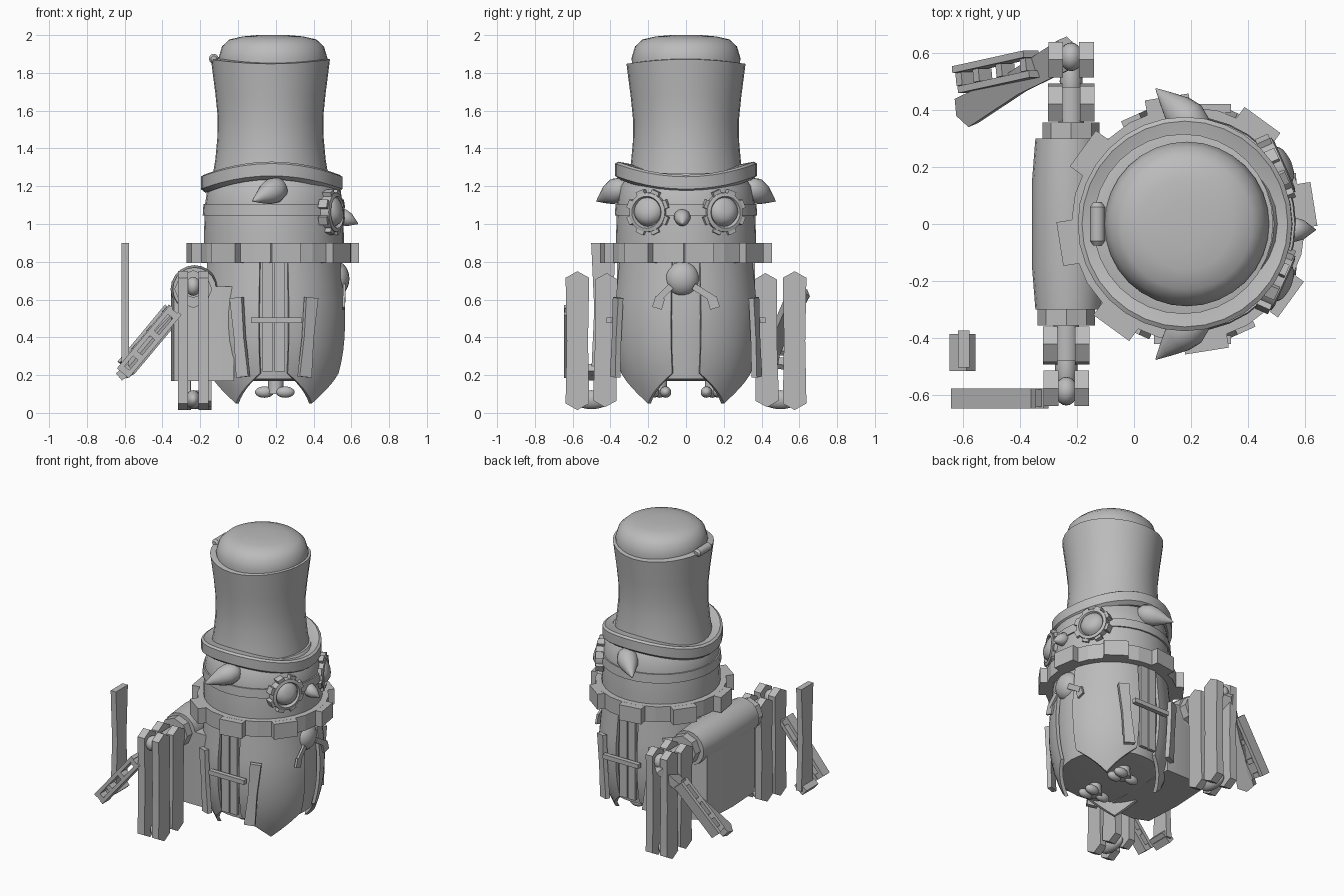
import bpy, bmesh, math
from mathutils import Vector, Matrix

old = bpy.data.objects.get("Cube")
if old:
    bpy.data.objects.remove(old)

grey = bpy.data.materials.new("plain grey")
grey.use_nodes = True
grey.diffuse_color = (0.5, 0.5, 0.5, 1)
grey.node_tree.nodes["Principled BSDF"].inputs["Base Color"].default_value = (0.5, 0.5, 0.5, 1)
CX = 0.19  # body axis


def finish(name, bm, angle=35):
    bmesh.ops.recalc_face_normals(bm, faces=bm.faces)
    me = bpy.data.meshes.new(name)
    bm.to_mesh(me)
    bm.free()
    me.materials.append(grey)
    me.polygons.foreach_set("use_smooth", [True] * len(me.polygons))
    me.set_sharp_from_angle(angle=math.radians(angle))
    ob = bpy.data.objects.new(name, me)
    bpy.context.collection.objects.link(ob)
    return ob


def frame(origin, zdir, xhint=(0, 0, 1)):
    """Matrix at origin whose z axis follows zdir and x axis leans to xhint."""
    z = Vector(zdir).normalized()
    x = Vector(xhint)
    x = (x - z * x.dot(z)).normalized()
    y = z.cross(x)
    m = Matrix((x, y, z)).transposed().to_4x4()
    m.translation = origin
    return m


def lathe(name, profile, mat=Matrix.Translation((CX, 0, 0)), segs=32, wave=None, closed=False, angle=35):
    bm = bmesh.new()
    rings = []
    for r, z in profile:
        ring = []
        for i in range(segs):
            a = 2 * math.pi * i / segs
            dz = wave(a) if wave else 0
            ring.append(bm.verts.new(mat @ Vector((r * math.cos(a), r * math.sin(a), z + dz))))
        rings.append(ring)
    pairs = list(zip(rings, rings[1:]))
    if closed:
        pairs.append((rings[-1], rings[0]))
    else:
        bm.faces.new(rings[0])
        bm.faces.new(rings[-1])
    for a, b in pairs:
        for i in range(segs):
            j = (i + 1) % segs
            bm.faces.new((a[i], a[j], b[j], b[i]))
    return finish(name, bm, angle)


def prism(name, outline, depth, mat):
    """Outline in local x, y extruded evenly along local z."""
    bm = bmesh.new()
    lo, hi = [[bm.verts.new(mat @ Vector((x, y, s * depth / 2))) for x, y in outline] for s in (-1, 1)]
    bm.faces.new(lo)
    bm.faces.new(hi)
    n = len(outline)
    for i in range(n):
        j = (i + 1) % n
        bm.faces.new((lo[i], lo[j], hi[j], hi[i]))
    return finish(name, bm, 30)


def bar(name, p0, p1, width, thick, normal, point=0.0, waist=1.0):
    """Flat link between two points with pointed ends and a narrower waist."""
    p0, p1 = Vector(p0), Vector(p1)
    d, w = (p1 - p0).length / 2, width / 2
    side = [(d - point, w), (0, w * waist), (-d + point, w)]
    low = [(x, -y) for x, y in reversed(side)]
    tip = [[(-d, 0)], [(d, 0)]] if point else [[], []]
    prism(name, side + tip[0] + low + tip[1], thick, frame((p0 + p1) / 2, normal, p1 - p0))


def ball(name, loc, size, rot=Matrix()):
    bm = bmesh.new()
    bmesh.ops.create_uvsphere(bm, u_segments=20, v_segments=12, radius=1,
                              matrix=Matrix.Translation(loc) @ rot @ Matrix.Diagonal((*size, 1)))
    return finish(name, bm, 60)


# Body and head
lathe("inner_body", [(0.22, 0.17), (0.32, 0.18), (0.35, 0.4), (0.355, 0.6), (0.345, 0.82)])
lathe("head", [(0.37, 0.85), (0.37, 0.95), (0.365, 1.1), (0.35, 1.2), (0.3, 1.27)])
lathe("goggle_strap", [(0.36, 1.045), (0.377, 1.045), (0.373, 1.105), (0.35, 1.105)], closed=True)

# Four coat panels with pointed hems
def coat_panel(name, mid):
    bm = bmesh.new()
    cols, rows = 12, 10
    skins = []
    for inset in (0, 0.022):
        grid = []
        for i in range(cols + 1):
            u = 2 * i / cols - 1
            a = mid + u * math.radians(33)
            hem = 0.05 + 0.16 * abs(u)
            col = []
            for k in range(rows + 1):
                z = hem + (0.82 - hem) * k / rows
                r = 0.385 - 0.1 * max(0, (0.5 - z) / 0.45) ** 2.4 - 0.1 * max(0, z - 0.55) - inset
                col.append(bm.verts.new((CX + r * math.cos(a), r * math.sin(a), z)))
            grid.append(col)
        for i in range(cols):
            for k in range(rows):
                bm.faces.new((grid[i][k], grid[i + 1][k], grid[i + 1][k + 1], grid[i][k + 1]))
        skins.append(grid)
    def rim(grid):
        return ([c[0] for c in grid] + grid[-1][1:] + [c[-1] for c in grid[-2::-1]] + grid[0][-2:0:-1])
    a, b = rim(skins[0]), rim(skins[1])
    for i in range(len(a)):
        j = (i + 1) % len(a)
        bm.faces.new((a[i], a[j], b[j], b[i]))
    finish(name, bm, 40)


for n in range(4):
    coat_panel(f"coat_panel_{n + 1}", math.radians(45 + 90 * n))

# Coat flaps and toggles on both sides
for s, side in ((1, "left"), (-1, "right")):
    for t in (-1, 1):
        bar(f"{side}_coat_flap", (CX + t * 0.16, s * 0.37, 0.19), (CX + t * 0.2, s * 0.365, 0.61),
            0.07, 0.03, (t * 0.45, s, 0), 0, 0.8)
        bar(f"{side}_strap", (CX + t * 0.032, s * 0.358, 0.22), (CX + t * 0.032, s * 0.352, 0.8),
            0.055, 0.02, (0, 1, 0))
    bar(f"{side}_toggle", (0.07, s * 0.405, 0.49), (0.34, s * 0.405, 0.49), 0.03, 0.03, (0, 1, 0))

# Toothed collar
lathe("collar", [(0.35, 0.795), (0.41, 0.795), (0.41, 0.9), (0.35, 0.9)], segs=24, closed=True, angle=12)
for n in range(8):
    a = math.radians(9 + 45 * n)
    d = Vector((math.cos(a), math.sin(a), 0))
    bar("collar_tooth", Vector((CX - 0.005, 0, 0.847)) + d * 0.37, Vector((CX - 0.005, 0, 0.847)) + d * 0.45,
        0.155, 0.105, (0, 0, 1))

# Top hat
lathe("hat_brim", [(0.27, 1.22), (0.35, 1.2), (0.375, 1.22), (0.375, 1.285), (0.36, 1.295), (0.28, 1.28)],
      Matrix.Translation((0.178, 0, 0)), wave=lambda a: -0.035 * math.cos(2 * a))
lathe("hat_crown", [(0.31, 1.22), (0.292, 1.33), (0.281, 1.45), (0.28, 1.56), (0.292, 1.68), (0.305, 1.78),
                    (0.315, 1.86), (0.28, 1.865)],
      Matrix.Translation((0.172, 0, 0)), wave=lambda a: 0.012 * math.cos(2 * a))
lathe("hat_top", [(0.285, 1.83), (0.288, 1.88), (0.27, 1.94), (0.23, 1.977), (0.16, 1.993), (0.08, 2.0)],
      Matrix.Translation((0.185, 0, 0)))
lathe("hat_roll", [(0.015, -0.075), (0.026, -0.06), (0.026, 0.06), (0.015, 0.075)],
      frame((-0.128, 0, 1.875), (0, 1, 0)), segs=12)

# Goggles, eyes, ears
for s, side in ((1, "left"), (-1, "right")):
    a = math.radians(24 * s)
    n = Vector((math.cos(a), math.sin(a), 0))
    c = Vector((0.495, s * 0.195, 1.062))
    m = frame(c, n)
    lathe(f"{side}_goggle", [(0.075, -0.05), (0.104, -0.05), (0.104, 0.03), (0.085, 0.035), (0.075, 0.02)],
          m, segs=24, closed=True)
    for k in range(8):
        b = math.radians(45 * k + 22.5)
        out = m.to_3x3() @ Vector((math.cos(b), math.sin(b), 0))
        bar(f"{side}_goggle_tooth", c + out * 0.09, c + out * 0.122, 0.045, 0.05, n)
    ball(f"{side}_eye", c, (0.08, 0.08, 0.05), m.to_3x3().to_4x4())
    lathe(f"{side}_eyelid", [(0.083, 0), (0.079, 0.02), (0.06, 0.042), (0.03, 0.053)],
          m @ Matrix.Translation((0.01, 0, 0)) @ Matrix.Rotation(0.3, 4, "Y"), segs=20)
    base, tip = Vector((0.215, s * 0.34, 1.19)), Vector((0.075, s * 0.475, 1.12))
    lathe(f"{side}_ear", [(0.02, -0.04), (0.055, -0.01), (0.068, 0.04), (0.058, 0.09), (0.03, 0.15), (0.002, 0.205)],
          frame(base, tip - base), segs=16, angle=60)

# Beak and bow
lathe("beak", [(0.03, 0), (0.045, 0.02), (0.035, 0.06), (0.002, 0.11)],
      frame((0.535, -0.02, 1.045), (0.8, 0, -0.35)), segs=14, angle=60)
ball("bow_bell", (0.52, -0.02, 0.71), (0.07, 0.09, 0.092))
for s in (-1, 1):
    p = Vector((0.565, s * 0.06 - 0.02, 0.67))
    q = Vector((0.56, s * 0.15, 0.6))
    bar("bow_ribbon", p, q, 0.035, 0.014, (1, 0, 0))
    bar("bow_ribbon_end", q - Vector((0, s * 0.03, 0.025)), q + Vector((0, s * 0.02, -0.01)), 0.06, 0.014, (1, 0, 0))

# Feet with toes
for y in (-0.14, 0.14):
    lathe("leg", [(0.045, 0.1), (0.04, 0.14), (0.042, 0.22)], Matrix.Translation((0.2, y, 0)), segs=14)
    for dx, dy in ((0.05, 0.032), (0.05, -0.032), (-0.06, 0)):
        ball("toe", (0.2 + dx, y + dy, 0.11), (0.05, 0.03, 0.03))

# Back pack with cross tube
pack = [(-0.02, -0.3), (-0.25, -0.3), (-0.34, -0.26), (-0.355, 0), (-0.34, 0.26), (-0.25, 0.3), (-0.02, 0.3)]
prism("back_pack", pack, 0.5, Matrix.Translation((0, 0, 0.42)))
lathe("shoulder_tube", [(0.115, -0.3), (0.127, -0.15), (0.127, 0.15), (0.115, 0.3)],
      frame((-0.23, 0, 0.655), (0, 1, 0)), segs=20)

# Folding arms
for s, side in ((1, "left"), (-1, "right")):
    x = -0.22 if s > 0 else -0.237
    lathe(f"{side}_shoulder_ring", [(0.1, 0), (0.1, 0.055)], frame((x, s * 0.3, 0.655), (0, s, 0)), segs=8)
    lathe(f"{side}_shoulder_pin", [(0.045, 0), (0.045, 0.14)], frame((x, s * 0.34, 0.655), (0, s, 0)), segs=12)
    for t in (-1, 1):
        bar(f"{side}_upper_arm", (x + t * 0.056, s * 0.43, 0.03), (x + t * 0.056, s * 0.42, 0.74),
            0.125, 0.05, (1, 0, 0), 0.035, 0.9)
        bar(f"{side}_forearm", (x + t * 0.054, s * 0.575, 0.015), (x + t * 0.054, s * 0.575, 0.75),
            0.125, 0.052, (1, 0, 0), 0.035, 0.9)
    ball(f"{side}_elbow", (x, s * 0.5, 0.07), (0.04, 0.1, 0.05))
    ball(f"{side}_wrist", (x, s * 0.585, 0.67), (0.04, 0.05, 0.05))


def chain_link(name, p, q, gap, normal):
    """Two thin rails joined by cross blocks."""
    p, q = Vector(p), Vector(q)
    along, gap = q - p, Vector(gap)
    for t in (-1, 1):
        bar(f"{name}_rail", p + gap * t, q + gap * t, 0.024, 0.07, normal)
    for k in (0.02, 0.36, 0.68, 0.92):
        bar(f"{name}_block", p + along * k, p + along * (k + 0.08), 0.045, 0.06, normal)


# Hands: a chain link and a long blade each
chain_link("right_hand_link", (-0.33, -0.61, 0.545), (-0.61, -0.61, 0.21), (0.022, 0, -0.018), (0, 1, 0))
bar("right_hand_knuckle", (-0.63, -0.45, 0.19), (-0.57, -0.45, 0.24), 0.05, 0.13, (0, 1, 0))
bar("right_hand_blade", (-0.605, -0.437, 0.2), (-0.588, -0.437, 0.9), 0.13, 0.04, (1, 0, 0), 0, 0.75)
chain_link("left_hand_link", (-0.35, 0.56, 0.55), (-0.6, 0.505, 0.25), (0.01, -0.035, 0), (0.77, 0, -0.64))
bar("left_hand_blade", (-0.21, 0.61, 0.66), (-0.605, 0.385, 0.2), 0.11, 0.05, (0.6, 0.25, -0.64), 0.03, 0.75)
